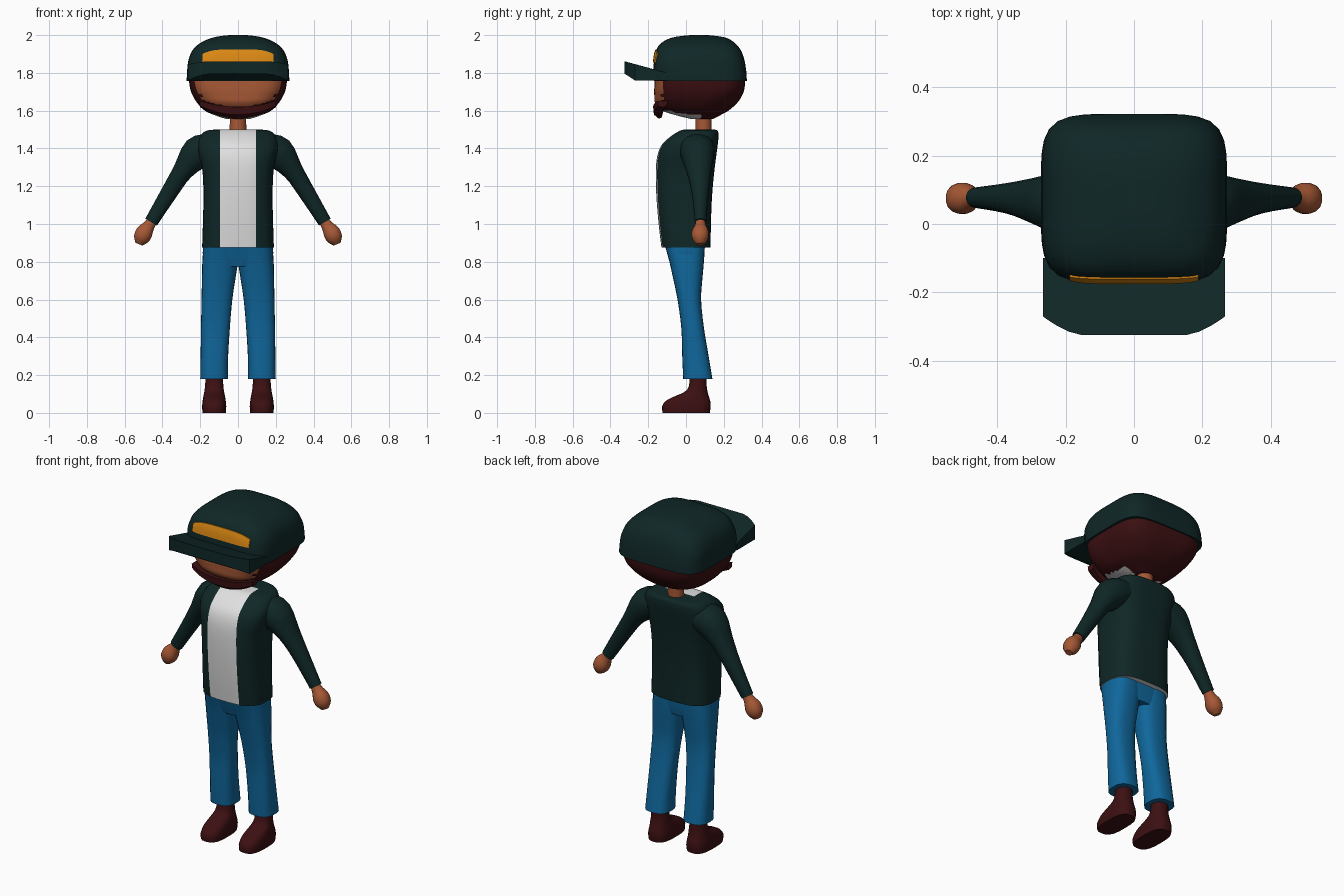
import bpy, bmesh, math
from mathutils import Vector

if "Cube" in bpy.data.objects:
    bpy.data.objects.remove(bpy.data.objects["Cube"])


def material(name, rgb):
    m = bpy.data.materials.new(name)
    m.diffuse_color = (*rgb, 1)
    m.use_nodes = True
    m.node_tree.nodes["Principled BSDF"].inputs["Base Color"].default_value = m.diffuse_color
    return m


GREEN = material("dark green cloth", (0.005, 0.020, 0.020))
WHITE = material("white cloth", (0.75, 0.75, 0.75))
BLUE = material("blue denim", (0.005, 0.135, 0.33))
SKIN = material("skin", (0.38, 0.098, 0.036))
MAROON = material("dark maroon", (0.045, 0.005, 0.006))
ORANGE = material("orange patch", (0.72, 0.25, 0.007))


def smooth_rows(rows, n):
    """Catmull-Rom interpolation of rows of numbers."""
    out = []
    for i in range(len(rows) - 1):
        quad = [rows[max(i - 1, 0)], rows[i], rows[i + 1], rows[min(i + 2, len(rows) - 1)]]
        for k in range(n):
            t = k / n
            out.append([0.5 * (2 * b + (c - a) * t + (2 * a - 5 * b + 4 * c - d) * t * t
                               + (3 * b - a - 3 * c + d) * t ** 3) for a, b, c, d in zip(*quad)])
    return out + [list(rows[-1])]


def superellipse(c, u, v, n, segs):
    pts = []
    for i in range(segs):
        a = 2 * math.pi * (i + 0.5) / segs
        x, y = math.cos(a), math.sin(a)
        r = (abs(x) ** n + abs(y) ** n) ** (-1 / n)
        pts.append(Vector(c) + Vector(u) * x * r + Vector(v) * y * r)
    return pts


def loft(name, rings, mats, rule=None, cuts=(), angle=40):
    """Skin closed rings, cap both ends, cut along planes, colour faces by rule."""
    bm = bmesh.new()
    loops = [[bm.verts.new(p) for p in r] for r in rings]
    for a, b in zip(loops, loops[1:]):
        for i in range(len(a)):
            j = (i + 1) % len(a)
            bm.faces.new((a[i], a[j], b[j], b[i]))
    bm.faces.new(loops[0])
    bm.faces.new(loops[-1])
    for co, no in cuts:
        bmesh.ops.bisect_plane(bm, geom=bm.verts[:] + bm.edges[:] + bm.faces[:],
                               plane_co=co, plane_no=no)
    bmesh.ops.recalc_face_normals(bm, faces=bm.faces[:])
    if rule:
        for f in bm.faces:
            f.material_index = rule(f.calc_center_median(), f.normal)
    me = bpy.data.meshes.new(name)
    bm.to_mesh(me)
    bm.free()
    for m in mats:
        me.materials.append(m)
    ob = bpy.data.objects.new(name, me)
    bpy.context.collection.objects.link(ob)
    bpy.ops.object.select_all(action='DESELECT')
    ob.select_set(True)
    bpy.context.view_layer.objects.active = ob
    bpy.ops.object.shade_smooth_by_angle(angle=math.radians(angle))
    return ob


def stack(rows, n=3, segs=32, cx=0):
    """Horizontal rings from rows of (z, half width, front y, back y, exponent)."""
    return [superellipse((cx, (f + b) / 2, z), (w, 0, 0), (0, (b - f) / 2, 0), e, segs)
            for z, w, f, b, e in smooth_rows(rows, n)]


def limb(rows, n=3, segs=16):
    """Rings across a path in x-z from rows of (x, y, z, radius, y radius)."""
    rows = smooth_rows(rows, n)
    rings = []
    for i, (x, y, z, r, ry) in enumerate(rows):
        a, b = rows[max(i - 1, 0)], rows[min(i + 1, len(rows) - 1)]
        d = Vector((b[0] - a[0], 0, b[2] - a[2])).normalized()
        rings.append(superellipse((x, y, z), (-d.z * r, 0, d.x * r), (0, ry, 0), 2.2, segs))
    return rings


# Head: skin face, maroon hair and jaw, pale underside
def head_colour(c, n):
    if n.z < -0.6 and c.y < 0.08 and c.z < 1.6 and abs(c.x) < 0.13:
        return 2
    face = c.y < -0.12 and c.z > 1.62 + c.x ** 2 and (abs(c.x) < 0.19 or c.z > 1.69)
    return 1 if face else 0


loft("head", stack([(1.555, 0.06, 0.03, 0.14, 2), (1.575, 0.12, -0.05, 0.18, 2.2),
                    (1.60, 0.175, -0.125, 0.225, 2.6), (1.64, 0.215, -0.163, 0.27, 3),
                    (1.68, 0.24, -0.168, 0.297, 3.5), (1.72, 0.254, -0.168, 0.31, 4),
                    (1.78, 0.262, -0.165, 0.315, 4.5)], 5, 72),
     [MAROON, SKIN, WHITE], head_colour)

# Beard: curved strip hanging below the jaw
beard = []
for i in range(17):
    x = -0.2 + 0.025 * i
    y = -0.174 + 14 * x ** 4
    lo, hi = 1.558 + 1.5 * x * x, 1.62 + 0.8 * x * x
    beard.append([(x, y, hi), (x, y + 0.004, (lo + hi) / 2 - 0.01), (x, y + 0.03, lo),
                  (x, y + 0.045, lo + 0.005), (x, y + 0.06, hi)])
loft("beard", beard, [MAROON])

# Cap crown
CAP = [(1.757, 0.272, -0.168, 0.322, 5), (1.80, 0.270, -0.172, 0.32, 5),
       (1.86, 0.264, -0.170, 0.311, 5), (1.915, 0.244, -0.160, 0.293, 4.5),
       (1.955, 0.205, -0.135, 0.262, 4), (1.985, 0.14, -0.08, 0.215, 3.5),
       (1.998, 0.07, 0.0, 0.14, 3), (2.0, 0.02, 0.05, 0.09, 2)]
loft("cap_crown", stack(CAP, 3, 56), [GREEN])


# Cap front patch: thin plate following the crown
def crown_y(x, z):
    rows = smooth_rows(CAP, 8)
    a, b = next((p, q) for p, q in zip(rows, rows[1:]) if p[0] <= z <= q[0])
    t = (z - a[0]) / (b[0] - a[0])
    _, w, f, k, e = [p + (q - p) * t for p, q in zip(a, b)]
    return (f + k) / 2 - (k - f) / 2 * (1 - (abs(x) / w) ** e) ** (1 / e)


patch = []
for i in range(21):
    x = -0.188 + 0.0188 * i
    top = 1.925 - 20 * x ** 4
    zs = [1.855 + (top - 1.855) * k / 4 for k in range(5)]
    patch.append([(x, crown_y(x, z) - 0.005, z) for z in zs]
                 + [(x, crown_y(x, z) + 0.003, z) for z in reversed(zs)])
loft("cap_patch", patch, [ORANGE])

# Cap brim: rises forward, corners trimmed, sides drooping
brim = []
for x in (-0.266, -0.255, -0.225, -0.19, -0.15, -0.08, 0, 0.08, 0.15, 0.19, 0.225, 0.255, 0.266):
    front = -0.325 + 0.055 * max(0, (abs(x) - 0.15) / 0.116) ** 1.6
    top = 1.80 - 0.3 * (front + 0.12)
    low = 1.76 + max(0, (-0.27 - front)) * 0.65
    brim.append([(x, -0.10, 1.76), (x, -0.265, 1.76), (x, front, low),
                 (x, front, top), (x, -0.10, 1.80)])
loft("cap_brim", brim, [GREEN], angle=30)

# Neck
loft("neck", stack([(1.48, 0.045, 0.05, 0.135, 2), (1.60, 0.043, 0.05, 0.135, 2)], 1, 20), [SKIN])


# Jacket with white shirt panel down the front
def torso_colour(c, n):
    return 1 if n.z < -0.9 or (abs(c.x) < 0.095 and c.y < 0.06) else 0


loft("jacket", stack([(0.875, 0.19, -0.13, 0.13, 3), (1.0, 0.186, -0.145, 0.132, 3),
                      (1.15, 0.183, -0.157, 0.138, 3), (1.28, 0.188, -0.16, 0.15, 3),
                      (1.36, 0.205, -0.152, 0.16, 3), (1.42, 0.212, -0.128, 0.168, 3),
                      (1.465, 0.20, -0.08, 0.172, 3), (1.493, 0.17, -0.035, 0.168, 3),
                      (1.50, 0.12, -0.01, 0.15, 3)], 3, 40),
     [GREEN, WHITE], torso_colour,
     [((s * 0.095, 0, 0), (1, 0, 0)) for s in (-1, 1)] + [((0, 0.06, 0), (0, 1, 0))])

# Hips
loft("hips", stack([(0.775, 0.10, -0.075, 0.085, 3), (0.82, 0.18, -0.09, 0.093, 3),
                    (0.89, 0.184, -0.112, 0.10, 3)], 3, 32), [BLUE])

# Paired limbs
for side, s in (("left", 1), ("right", -1)):
    def flip(rings):
        return [[(s * p[0], p[1], p[2]) for p in r] for r in rings]

    loft(side + "_sleeve", flip(limb([(0.15, 0.06, 1.405, 0.075, 0.09), (0.215, 0.06, 1.375, 0.088, 0.09),
                                      (0.292, 0.068, 1.28, 0.055, 0.066),
                                      (0.365, 0.075, 1.165, 0.045, 0.045),
                                      (0.46, 0.077, 1.01, 0.036, 0.03)])), [GREEN])
    loft(side + "_hand", flip(limb([(0.452, 0.077, 1.02, 0.026, 0.024), (0.472, 0.076, 0.99, 0.032, 0.03),
                                    (0.495, 0.075, 0.957, 0.045, 0.045),
                                    (0.512, 0.075, 0.922, 0.042, 0.042),
                                    (0.524, 0.075, 0.893, 0.02, 0.02)])), [SKIN])

    # Trouser leg: rows of z, inner x, outer x, front y, back y
    leg = smooth_rows([(0.18, 0.053, 0.20, -0.015, 0.14), (0.30, 0.052, 0.198, -0.02, 0.12),
                       (0.45, 0.043, 0.196, -0.025, 0.095), (0.60, 0.03, 0.193, -0.045, 0.08),
                       (0.72, 0.012, 0.191, -0.07, 0.088), (0.80, 0.0, 0.189, -0.088, 0.095),
                       (0.88, 0.0, 0.183, -0.11, 0.10)], 3)
    loft(side + "_trouser_leg",
         flip([superellipse(((i + o) / 2, (f + b) / 2, z), ((o - i) / 2, 0, 0),
                            (0, (b - f) / 2, 0), 2.7, 24) for z, i, o, f, b in leg]), [BLUE])

    # Shoe with ankle shaft
    loft(side + "_shoe", flip(stack([(0.0, 0.062, -0.124, 0.126, 3), (0.035, 0.064, -0.126, 0.131, 3),
                                     (0.065, 0.061, -0.105, 0.128, 2.8), (0.09, 0.057, -0.055, 0.12, 2.6),
                                     (0.11, 0.053, -0.01, 0.115, 2.4), (0.14, 0.049, 0.015, 0.11, 2.2),
                                     (0.20, 0.045, 0.02, 0.11, 2.2)], 2, 24, 0.126)), [MAROON])
